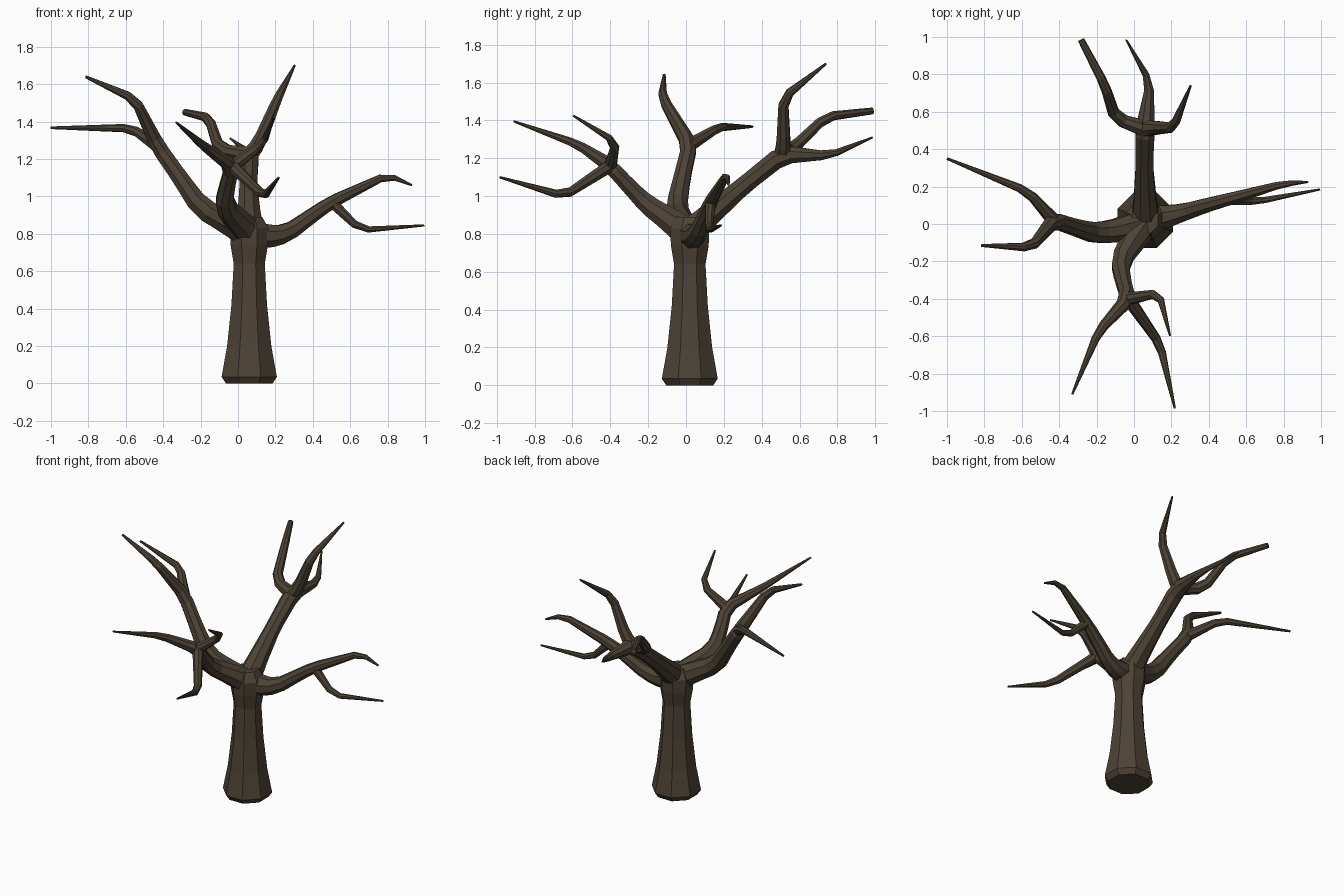
import bpy, bmesh, math
from mathutils import Vector

if "Cube" in bpy.data.objects:
    bpy.data.objects.remove(bpy.data.objects["Cube"])

SIDES = 8
bark = bpy.data.materials.new("dark_bark")
bark.diffuse_color = (0.075, 0.056, 0.037, 1)
bark.use_nodes = True
bark.node_tree.nodes["Principled BSDF"].inputs["Base Color"].default_value = bark.diffuse_color


def soften(path, cut=0.045):
    """Replace each inner corner by two points, so bends turn in two steps."""
    out = [path[0]]
    for a, b, c in zip(path, path[1:], path[2:]):
        pa, pb, pc = (Vector(p[:3]) for p in (a, b, c))
        for q, other in ((pa, a), (pc, c)):
            length = (q - pb).length
            t = min(cut, 0.3 * length) / length
            out.append(tuple(b[i] + (other[i] - b[i]) * t for i in range(4)))
    return out + [path[-1]]


def add_tube(bm, path):
    """Eight-sided closed tube along (x, y, z, radius) points."""
    pts = [Vector(p[:3]) for p in path]
    segs = [(b - a).normalized() for a, b in zip(pts, pts[1:])]
    side = Vector((1, 0, 0))
    if abs(segs[0].x) > 0.8:
        side = Vector((0, 1, 0))
    rings = []
    prev = segs[0]
    for i, p in enumerate(pts):
        d = (segs[max(i - 1, 0)] + segs[min(i, len(segs) - 1)]).normalized()
        side = prev.rotation_difference(d) @ side
        side = (side - d * side.dot(d)).normalized()
        up = d.cross(side)
        prev = d
        ring = []
        for k in range(SIDES):
            a = math.tau * (k + 0.5) / SIDES
            ring.append(bm.verts.new(p + (side * math.cos(a) + up * math.sin(a)) * path[i][3]))
        rings.append(ring)
    for r, s in zip(rings, rings[1:]):
        for k in range(SIDES):
            n = (k + 1) % SIDES
            bm.faces.new((r[k], r[n], s[n], s[k]))
    bm.faces.new(rings[0][::-1])
    bm.faces.new(rings[-1])


def make_part(name, paths):
    bm = bmesh.new()
    for path in paths:
        add_tube(bm, path)
    bmesh.ops.recalc_face_normals(bm, faces=bm.faces)
    mesh = bpy.data.meshes.new(name)
    bm.to_mesh(mesh)
    bm.free()
    mesh.materials.append(bark)
    bpy.context.collection.objects.link(bpy.data.objects.new(name, mesh))


def make_limb(name, stem, twigs):
    """The stem runs on into the first twig; other twigs start at the fork."""
    fork = stem[-1]
    paths = [soften(stem + twigs[0])]
    for twig in twigs[1:]:
        paths.append(soften([fork[:3] + (fork[3] * 0.85,)] + twig))
    make_part(name, paths)


# trunk with flared foot and swollen crown
profile = [(0.0, 0.135), (0.035, 0.16), (0.2, 0.128), (0.42, 0.103), (0.64, 0.09),
           (0.74, 0.108), (0.83, 0.112), (0.89, 0.075)]
make_part("trunk", [[(0.06, 0.02, z, r) for z, r in profile]])

# left limb with two twigs
make_limb("left_limb",
          [(0.06, 0.01, 0.80, 0.085), (-0.06, -0.03, 0.865, 0.07), (-0.2, -0.05, 0.94, 0.06),
           (-0.31, -0.02, 1.10, 0.047), (-0.43, 0.02, 1.27, 0.044)],
          [[(-0.55, -0.125, 1.52, 0.027), (-0.815, -0.115, 1.64, 0.008)],
           [(-0.57, 0.175, 1.365, 0.024), (-1.0, 0.35, 1.367, 0.007)]])

# front limb with three twigs
make_limb("front_limb",
          [(0.06, 0.01, 0.80, 0.085), (0.0, -0.08, 0.87, 0.07), (-0.075, -0.2, 0.95, 0.055),
           (-0.06, -0.3, 1.05, 0.044), (-0.03, -0.4, 1.16, 0.042)],
          [[(-0.19, -0.575, 1.275, 0.024), (-0.33, -0.91, 1.395, 0.006)],
           [(0.14, -0.645, 1.0, 0.024), (0.218, -0.985, 1.10, 0.006)],
           [(0.135, -0.37, 1.285, 0.022), (0.192, -0.595, 1.425, 0.006)]])

# back limb with three twigs
make_limb("back_limb",
          [(0.06, 0.02, 0.80, 0.085), (0.06, 0.1, 0.88, 0.068), (0.055, 0.31, 1.06, 0.05),
           (0.06, 0.51, 1.22, 0.055)],
          [[(0.085, 0.76, 1.215, 0.022), (-0.042, 0.985, 1.31, 0.005)],
           [(-0.1, 0.565, 1.25, 0.034), (-0.155, 0.74, 1.42, 0.026), (-0.283, 0.985, 1.45, 0.018)],
           [(0.11, 0.515, 1.28, 0.04), (0.21, 0.515, 1.52, 0.027), (0.303, 0.74, 1.70, 0.006)]])

# right limb with two twigs
make_limb("right_limb",
          [(0.06, 0.02, 0.80, 0.08), (0.15, 0.035, 0.785, 0.07), (0.26, 0.06, 0.80, 0.05),
           (0.37, 0.095, 0.88, 0.042), (0.5, 0.13, 0.97, 0.036)],
          [[(0.8, 0.215, 1.115, 0.02), (0.93, 0.225, 1.06, 0.006)],
           [(0.655, 0.12, 0.82, 0.02), (0.995, 0.185, 0.845, 0.006)]])
